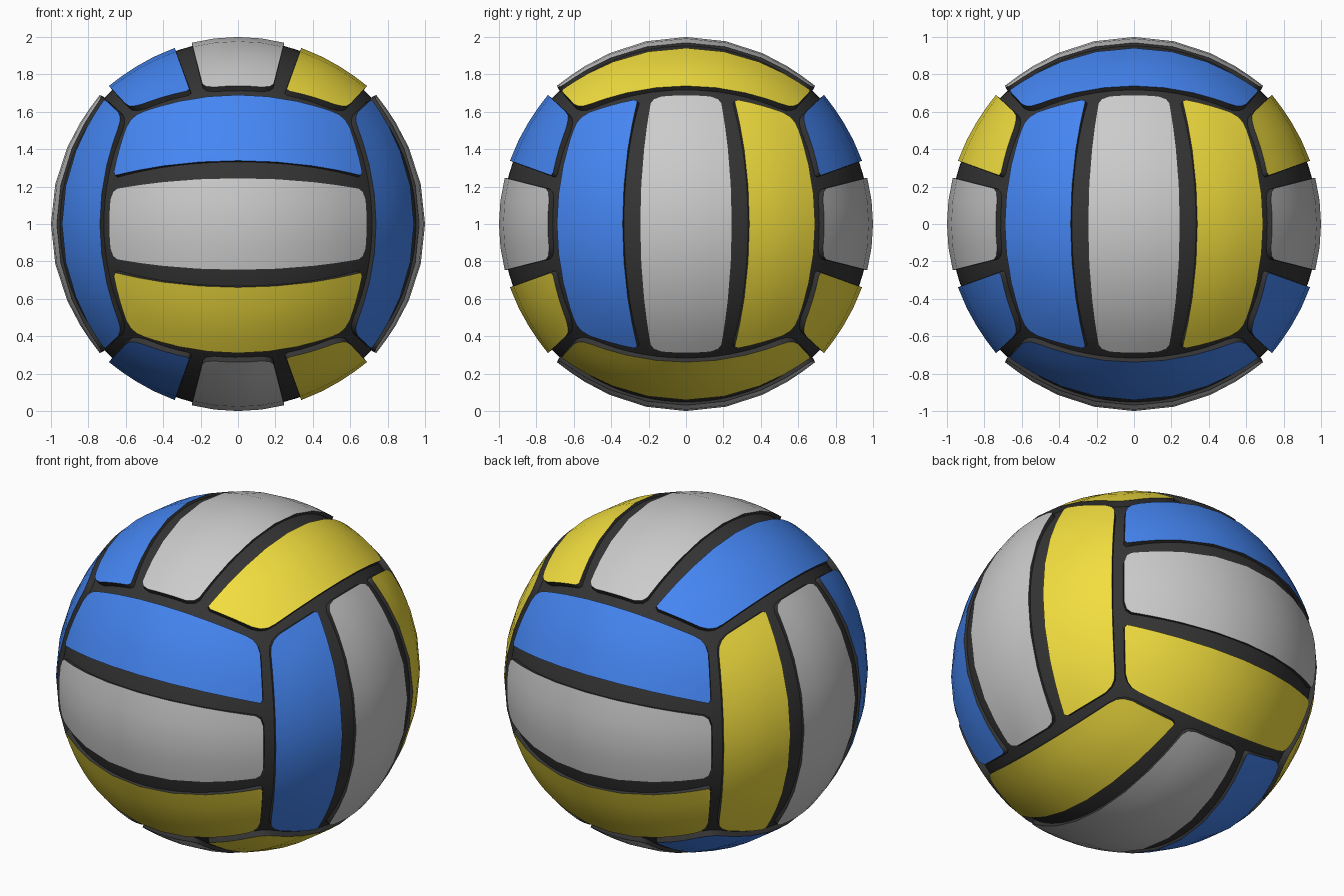
import bpy, bmesh, math
from mathutils import Vector

if "Cube" in bpy.data.objects:
    bpy.data.objects.remove(bpy.data.objects["Cube"])


def material(name, rgb):
    m = bpy.data.materials.new(name)
    m.diffuse_color = (*rgb, 1)
    m.use_nodes = True
    m.node_tree.nodes["Principled BSDF"].inputs["Base Color"].default_value = m.diffuse_color
    return m


DARK = material("seam_dark", (0.035, 0.035, 0.035))
BLUE = material("panel_blue", (0.06, 0.24, 0.9))
YELLOW = material("panel_yellow", (0.9, 0.74, 0.05))
GREY = material("panel_grey", (0.6, 0.6, 0.6))
LIFT = Vector((0, 0, 1))
END = 0.935                                   # panel end, in cube-face units
HALF = [0, 0.22, 0.45, 0.64, 0.78, 0.86, 0.91, END]
ALONG = [-u for u in HALF[:0:-1]] + HALF
COLS = 4


def corner(u, radius):
    """Inset of a long edge near the panel end, giving a rounded corner."""
    k = max(0, radius - (END - abs(u)))
    return radius - math.sqrt(max(0, radius * radius - k * k))


def panel(name, n, a, b, lo, hi, r_lo, r_hi, mat):
    """Strip of a cube face blown up onto the ball, with a dark side wall."""
    bm = bmesh.new()
    rows = []
    for u in ALONG:
        v0, v1 = lo + corner(u, r_lo), hi - corner(u, r_hi)
        row = []
        for j in range(COLS + 1):
            v = v0 + (v1 - v0) * j / COLS
            r = 1 + 0.014 * (u ** 4 + v ** 4)
            row.append(bm.verts.new((n + a * u + b * v).normalized() * r))
        rows.append(row)
    flip = n.dot(a.cross(b)) < 0
    for r0, r1 in zip(rows, rows[1:]):
        for j in range(COLS):
            q = [r0[j], r1[j], r1[j + 1], r0[j + 1]]
            bm.faces.new(q[::-1] if flip else q)
    # side wall sloping into the seam
    rim = [e for e in bm.edges if e.is_boundary]
    ext = bmesh.ops.extrude_edge_only(bm, edges=rim)["geom"]
    mid = (n + b * (lo + hi) / 2).normalized()
    for g in ext:
        if isinstance(g, bmesh.types.BMVert):
            g.co = g.co * 0.965 + (g.co - mid) * 0.012
        elif isinstance(g, bmesh.types.BMFace):
            g.material_index = 1
    bmesh.ops.recalc_face_normals(bm, faces=bm.faces)
    if sum(f.normal.dot(f.calc_center_median()) for f in bm.faces) < 0:
        bmesh.ops.reverse_faces(bm, faces=bm.faces)
    for f in bm.faces:
        f.smooth = True
    for e in bm.edges:
        if len({f.material_index for f in e.link_faces}) == 2:
            e.smooth = False
    me = bpy.data.meshes.new(name)
    bm.to_mesh(me)
    bm.free()
    me.materials.append(mat)
    me.materials.append(DARK)
    ob = bpy.data.objects.new(name, me)
    ob.location = LIFT
    bpy.context.collection.objects.link(ob)


# dark inner ball showing through the seams
bpy.ops.mesh.primitive_ico_sphere_add(subdivisions=5, radius=0.983, location=LIFT)
ball = bpy.context.object
ball.name = "inner_ball"
ball.data.materials.append(DARK)
bpy.ops.object.shade_smooth()

# six faces of three strips: normal, strip direction, direction towards blue
X, Y, Z = Vector((1, 0, 0)), Vector((0, 1, 0)), Vector((0, 0, 1))
FACES = {"front": (-Y, X, Z), "back": (Y, X, Z), "right": (X, Z, -Y),
         "left": (-X, Z, -Y), "top": (Z, Y, -X), "bottom": (-Z, Y, -X)}
for side, (n, a, b) in FACES.items():
    panel(side + "_blue_panel", n, a, b, 0.36, END, 0.03, 0.13, BLUE)
    panel(side + "_grey_panel", n, a, b, -0.255, 0.255, 0.08, 0.08, GREY)
    panel(side + "_yellow_panel", n, a, b, -END, -0.36, 0.13, 0.03, YELLOW)
